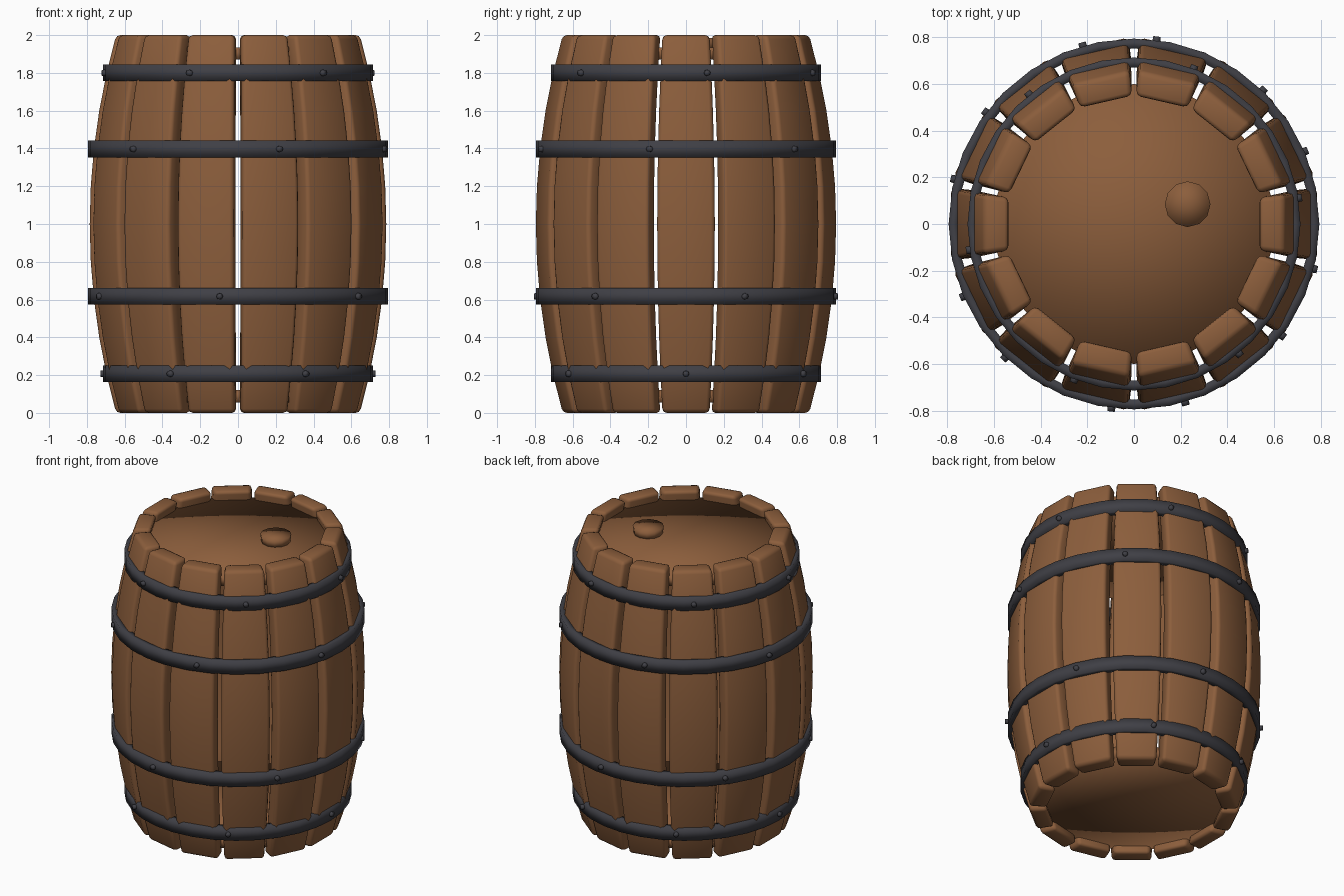
import bpy, bmesh
from math import sin, cos, radians, tau
from mathutils import Matrix, Vector

if "Cube" in bpy.data.objects:
    bpy.data.objects.remove(bpy.data.objects["Cube"], do_unlink=True)


def material(name, color):
    mat = bpy.data.materials.new(name)
    mat.use_nodes = True
    mat.diffuse_color = color
    mat.node_tree.nodes["Principled BSDF"].inputs["Base Color"].default_value = color
    return mat


wood = material("brown wood", (0.262, 0.112, 0.045, 1))
iron = material("dark iron", (0.050, 0.050, 0.060, 1))


def make_object(name, bm, mat):
    bmesh.ops.recalc_face_normals(bm, faces=bm.faces)
    for f in bm.faces:
        f.smooth = True
    mesh = bpy.data.meshes.new(name)
    bm.to_mesh(mesh)
    bm.free()
    mesh.materials.append(mat)
    obj = bpy.data.objects.new(name, mesh)
    bpy.context.collection.objects.link(obj)
    return obj


def barrel_radius(z):
    return 0.785 - 0.14 * (z - 1) ** 2


# Staves: tapered planks that follow the belly of the barrel
STAVES, STEPS, THICK = 14, 10, 0.112
bm = bmesh.new()
for i in range(STAVES):
    turn = Matrix.Rotation(tau * i / STAVES, 3, "Z")
    rings = []
    for s in range(STEPS + 1):
        z = 2 * s / STEPS
        r_out = barrel_radius(z)
        r_in = r_out - THICK
        w_out, w_in = 0.197 * r_out, 0.213 * r_in
        corners = [(r_in, -w_in), (r_out, -w_out), (r_out, w_out), (r_in, w_in)]
        rings.append([bm.verts.new(turn @ Vector((x, y, z))) for x, y in corners])
    for a, b in zip(rings, rings[1:]):
        for k in range(4):
            n = (k + 1) % 4
            bm.faces.new((a[k], a[n], b[n], b[k]))
    bm.faces.new(rings[0])
    bm.faces.new(rings[-1])
staves = make_object("staves", bm, wood)
bevel = staves.modifiers.new("rounded edges", "BEVEL")
bevel.width = 0.022
bevel.segments = 2
bevel.limit_method = "ANGLE"
bevel.angle_limit = radians(50)


# Disc with a fan cap, used for the heads and the bung
def disc(name, x, y, z0, z1, r0, r1, sides):
    bm = bmesh.new()
    bottom, top = [
        [bm.verts.new((x + r * cos(tau * k / sides), y + r * sin(tau * k / sides), z))
         for k in range(sides)] for r, z in ((r0, z0), (r1, z1))]
    low, high = bm.verts.new((x, y, z0)), bm.verts.new((x, y, z1))
    for k in range(sides):
        n = (k + 1) % sides
        bm.faces.new((bottom[k], bottom[n], top[n], top[k]))
        bm.faces.new((bottom[n], bottom[k], low))
        bm.faces.new((top[k], top[n], high))
    return make_object(name, bm, wood)


disc("top_head", 0, 0, 1.87, 1.935, 0.6, 0.6, 32)
disc("bottom_head", 0, 0, 0.055, 0.12, 0.6, 0.6, 32)
disc("bung", 0.23, 0.085, 1.925, 1.985, 0.09, 0.098, 12)


# Hoops: flat iron bands, each with six rivets
def hoop(name, z, radius, first_angle, sides=32, half=0.044, thick=0.042):
    bm = bmesh.new()
    rings = []
    for k in range(sides):
        a = tau * k / sides
        rings.append([bm.verts.new((r * cos(a), r * sin(a), z + h)) for r, h in (
            (radius - thick, -half), (radius, -half), (radius, half), (radius - thick, half))])
    for k in range(sides):
        a, b = rings[k], rings[(k + 1) % sides]
        for j in range(4):
            n = (j + 1) % 4
            bm.faces.new((a[j], a[n], b[n], b[j]))
    make_object(name, bm, iron)

    bm = bmesh.new()
    for k in range(6):
        a = radians(first_angle + 60 * k)
        out = Vector((sin(a), -cos(a), 0))
        place = Matrix.Translation(out * radius + Vector((0, 0, z)))
        place = place @ out.to_track_quat("Z", "Y").to_matrix().to_4x4()
        bmesh.ops.create_cone(bm, cap_ends=True, segments=8, radius1=0.018,
                              radius2=0.016, depth=0.03, matrix=place)
    make_object(name + "_rivets", bm, iron)


hoop("top_hoop", 1.80, 0.714, 39)
hoop("upper_hoop", 1.397, 0.795, 16)
hoop("lower_hoop", 0.617, 0.795, 53)
hoop("bottom_hoop", 0.207, 0.714, 30)
